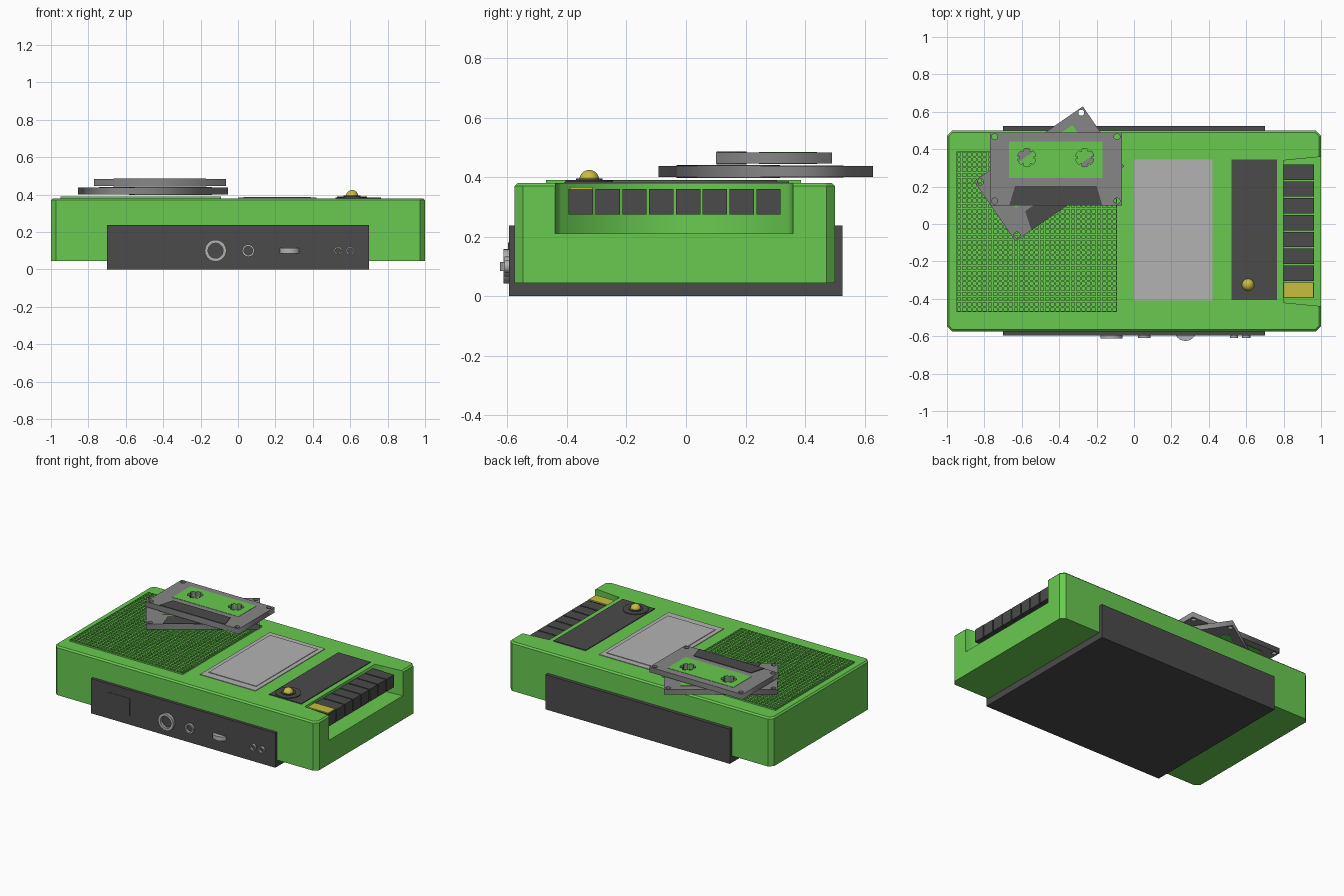
import bpy, bmesh
from math import sin, cos, pi, radians
from mathutils import Matrix, Vector

if "Cube" in bpy.data.objects:
    bpy.data.objects.remove(bpy.data.objects["Cube"])


def material(name, rgb):
    m = bpy.data.materials.new(name)
    m.diffuse_color = (*rgb, 1)
    m.use_nodes = True
    m.node_tree.nodes["Principled BSDF"].inputs["Base Color"].default_value = m.diffuse_color
    return m


GREEN = material("green", (0.14, 0.59, 0.08))
DARK = material("charcoal", (0.07, 0.07, 0.07))
YELLOW = material("yellow", (0.58, 0.51, 0.05))
GREY = material("mid_grey", (0.24, 0.24, 0.24))
LIGHT = material("light_grey", (0.45, 0.45, 0.45))


def finish(name, bm, mat, matrix=None):
    bmesh.ops.recalc_face_normals(bm, faces=bm.faces)
    me = bpy.data.meshes.new(name)
    bm.to_mesh(me)
    bm.free()
    ob = bpy.data.objects.new(name, me)
    me.materials.append(mat)
    if matrix:
        ob.matrix_world = matrix
    bpy.context.collection.objects.link(ob)
    return ob


def box_bm(x0, x1, y0, y1, z0, z1):
    bm = bmesh.new()
    m = Matrix.LocRotScale(Vector(((x0 + x1) / 2, (y0 + y1) / 2, (z0 + z1) / 2)), None,
                           Vector((x1 - x0, y1 - y0, z1 - z0)))
    bmesh.ops.create_cube(bm, size=1, matrix=m)
    return bm


def box(name, mat, *dims):
    return finish(name, box_bm(*dims), mat)


def rect(x0, x1, y0, y1):
    return [(x0, y0), (x1, y0), (x1, y1), (x0, y1)]


def circle(x, y, r, n=24):
    return [(x + r * cos(2 * pi * i / n), y + r * sin(2 * pi * i / n)) for i in range(n)]


def prism(name, mat, loops, z0, z1, matrix=Matrix()):
    """Extrude an outline with holes from z0 to z1."""
    cu = bpy.data.curves.new(name, 'CURVE')
    cu.dimensions, cu.fill_mode, cu.extrude = '2D', 'BOTH', (z1 - z0) / 2
    for loop in loops:
        s = cu.splines.new('POLY')
        s.points.add(len(loop) - 1)
        for p, (x, y) in zip(s.points, loop):
            p.co = (x, y, 0, 1)
        s.use_cyclic_u = True
    tmp = bpy.data.objects.new(name + "_outline", cu)
    bpy.context.collection.objects.link(tmp)
    bpy.context.view_layer.update()
    me = tmp.evaluated_get(bpy.context.evaluated_depsgraph_get()).to_mesh()
    bm = bmesh.new()
    bm.from_mesh(me)
    bpy.data.objects.remove(tmp)
    bpy.data.curves.remove(cu)
    bmesh.ops.remove_doubles(bm, verts=bm.verts, dist=1e-5)
    return finish(name, bm, mat, matrix @ Matrix.Translation((0, 0, (z0 + z1) / 2)))


# Body shell: chamfered vertical corners and top rim, open key bay on the right
bm = box_bm(-1, 1, -0.575, 0.5, 0.045, 0.38)
up = [e for e in bm.edges if abs(e.verts[0].co.z - e.verts[1].co.z) > 0.1]
bmesh.ops.bevel(bm, geom=up, offset=0.028, segments=1, affect='EDGES')
rim = [e for e in bm.edges if all(v.co.z > 0.379 for v in e.verts)]
bmesh.ops.bevel(bm, geom=rim, offset=0.01, segments=1, affect='EDGES')
body = finish("body_shell", bm, GREEN)
cutter = prism("key_bay_cutter", GREEN,
               [[(0.8, -0.42), (1.05, -0.444), (1.05, 0.364), (0.8, 0.34)]], 0.21, 0.5)
cutter.hide_render = True
cutter.hide_viewport = True
mod = body.modifiers.new("key_bay", 'BOOLEAN')
mod.operation, mod.solver, mod.object = 'DIFFERENCE', 'EXACT', cutter

# Dark cradle around the underside
box("base_cradle", DARK, -0.7, 0.7, -0.595, 0.525, 0, 0.238)

# Front sockets, thumbwheel and cover
front = Matrix.Translation((0, -0.595, 0)) @ Matrix.Rotation(pi / 2, 4, 'X')
prism("socket_cover", DARK, [rect(-0.565, -0.405, 0.062, 0.18)], -0.01, 0.002, front)
for name, x, r, hole, d in (("large_socket", -0.12, 0.058, 0.04, 0.018),
                            ("medium_socket", 0.055, 0.033, 0.023, 0.015),
                            ("small_socket_left", 0.535, 0.022, 0.015, 0.015),
                            ("small_socket_right", 0.6, 0.022, 0.015, 0.015)):
    prism(name, LIGHT, [circle(x, 0.1, r, 32), circle(x, 0.1, hole, 32)], -0.01, d, front)
prism("thumbwheel", LIGHT, [circle(0.275, -0.565, 0.06, 32)], 0.085, 0.115)

# Speaker grille lattice
bm = bmesh.new()
bmesh.ops.create_grid(bm, x_segments=31, y_segments=31, size=0.5,
                      matrix=Matrix.LocRotScale(Vector((-0.52, -0.042, 0.39)), None,
                                                Vector((0.86, 0.857, 1))))
cells = bm.faces[:]
bmesh.ops.inset_individual(bm, faces=cells, thickness=0.005, use_even_offset=True)
bmesh.ops.delete(bm, geom=cells, context='FACES')
grille = finish("speaker_grille", bm, GREEN)
sol = grille.modifiers.new("thickness", 'SOLIDIFY')
sol.thickness, sol.offset = 0.012, -1

# Tape door with a raised inner window
box("tape_door", LIGHT, 0, 0.42, -0.41, 0.345, 0.37, 0.384)
prism("tape_window", LIGHT, [rect(0.03, 0.39, -0.36, 0.305)], 0.38, 0.388)

# Control strip and ball knob
box("control_strip", DARK, 0.52, 0.765, -0.405, 0.345, 0.37, 0.385)
prism("knob_base", DARK, [circle(0.61, -0.325, 0.08, 32)], 0.38, 0.39)
prism("knob_collar", DARK, [circle(0.61, -0.325, 0.045, 32)], 0.385, 0.395)
bm = bmesh.new()
bmesh.ops.create_uvsphere(bm, u_segments=24, v_segments=12, radius=0.033,
                          matrix=Matrix.Translation((0.61, -0.325, 0.391)))
for f in bm.faces:
    f.smooth = True
finish("ball_knob", bm, YELLOW)

# Row of eight keys, the front one with a yellow cap
for i in range(8):
    y = -0.353 + 0.09 * i
    box(f"key_{i + 1}", DARK, 0.795, 0.962, y - 0.041, y + 0.041, 0.275, 0.36)
box("record_key_cap", YELLOW, 0.802, 0.958, -0.39, -0.313, 0.355, 0.366)


def hub(x, y):
    """Round spindle hole with six inward teeth."""
    pts = []
    for i in range(6):
        for a, r in ((-9, 0.047), (-8, 0.037), (8, 0.037), (9, 0.047), (20, 0.049), (30, 0.049), (40, 0.049)):
            t = radians(60 * i + a)
            pts.append((x + r * cos(t), y + r * sin(t)))
    return pts


def cassette(name, x, y, z, angle):
    m = Matrix.Translation((x, y, z)) @ Matrix.Rotation(radians(angle), 4, 'Z')
    hubs = [hub(s * 0.155, 0.06) for s in (-1, 1)]
    screws = [circle(sx * 0.327, sy * 0.172, 0.016, 16) for sx in (-1, 1) for sy in (-1, 1)]
    prism(name + "_shell", GREY, [rect(-0.353, 0.353, -0.195, 0.195)] + hubs + screws, -0.018, 0.018, m)
    prism(name + "_label", GREEN, [rect(-0.25, 0.25, -0.05, 0.145)] + hubs, -0.02, 0.02, m)
    prism(name + "_head_block", DARK,
          [[(-0.248, -0.193), (0.248, -0.193), (0.218, -0.092), (-0.218, -0.092)]], -0.022, 0.022, m)


# Two loose cassettes stacked on the speaker
cassette("lower_cassette", -0.454, 0.268, 0.419, 34.5)
cassette("upper_cassette", -0.418, 0.295, 0.464, 0)
